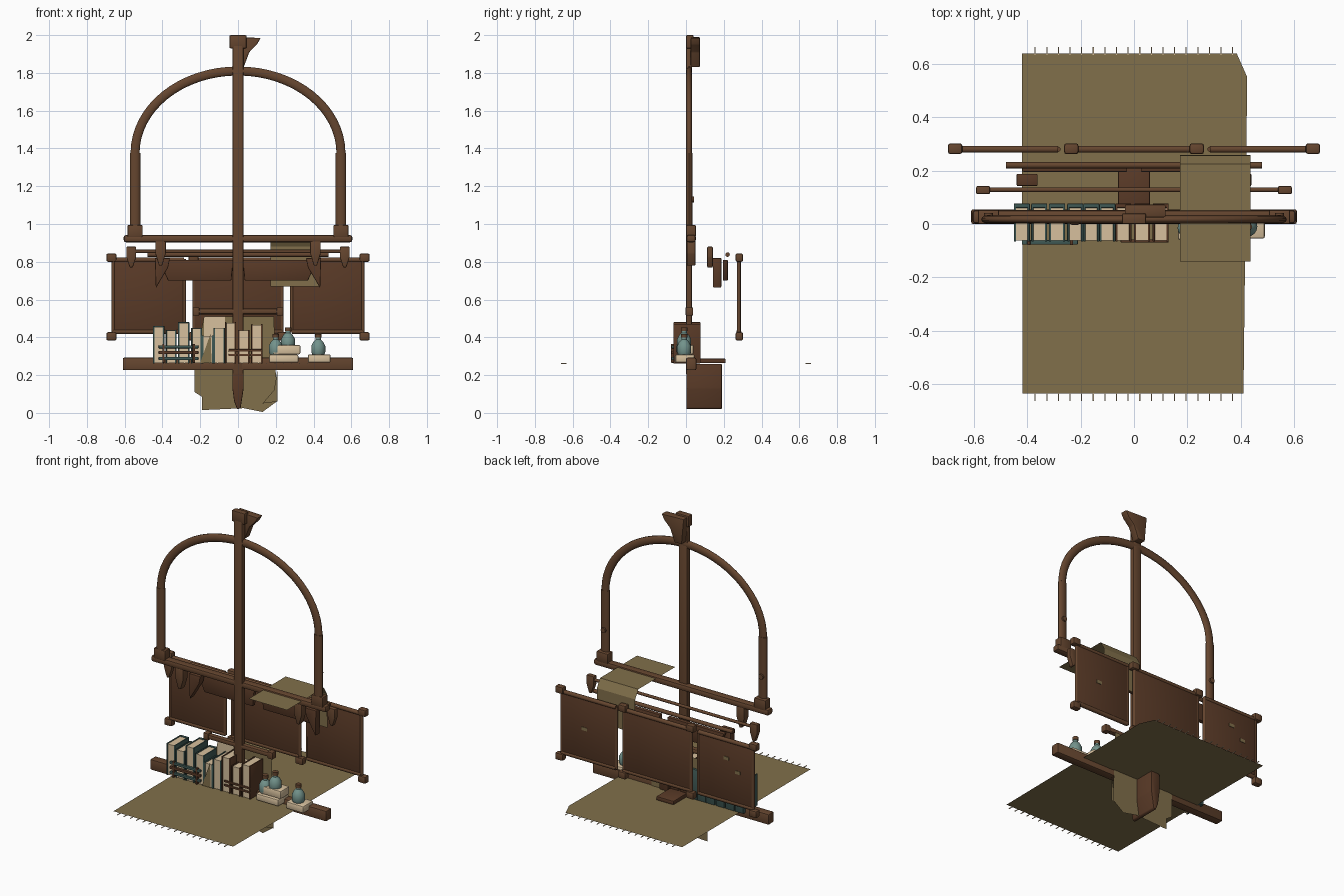
import bpy, bmesh, math
from mathutils import Vector

old = bpy.data.objects.get("Cube")
if old:
    bpy.data.objects.remove(old)


def material(name, r, g, b):
    m = bpy.data.materials.new(name)
    m.use_nodes = True
    m.diffuse_color = (r, g, b, 1)
    bsdf = next(n for n in m.node_tree.nodes if n.type == 'BSDF_PRINCIPLED')
    bsdf.inputs["Base Color"].default_value = (r, g, b, 1)
    return m


WOOD = material("brown wood", 0.13, 0.06, 0.028)
DARK = material("dark leather", 0.1, 0.042, 0.02)
CLOTH = material("olive cloth", 0.22, 0.16, 0.07)
CREAM = material("cream paper", 0.68, 0.53, 0.34)
TEAL = material("dark teal cover", 0.05, 0.1, 0.09)
GLASS = material("teal glass", 0.17, 0.29, 0.26)
made = []


def finish(name, bm, mat):
    bmesh.ops.recalc_face_normals(bm, faces=bm.faces)
    me = bpy.data.meshes.new(name)
    bm.to_mesh(me)
    bm.free()
    me.materials.append(mat)
    ob = bpy.data.objects.new(name, me)
    bpy.context.collection.objects.link(ob)
    made.append(ob)
    return ob


def soften(bm, width):
    if width:
        bmesh.ops.bevel(bm, geom=bm.edges[:], offset=width, segments=2,
                        profile=0.5, affect='EDGES', clamp_overlap=True)


def box(name, xs, ys, zs, mat=WOOD, bevel=0.006):
    bm = bmesh.new()
    bmesh.ops.create_cube(bm, size=1)
    for v in bm.verts:
        for i, (lo, hi) in enumerate((xs, ys, zs)):
            v.co[i] = (lo + hi) / 2 + v.co[i] * (hi - lo)
    soften(bm, bevel)
    return finish(name, bm, mat)


def prism(name, outline, y0, y1, mat=WOOD, bevel=0.005):
    """Front outline in x, z given a depth along y."""
    bm = bmesh.new()
    f = bm.faces.new([bm.verts.new((x, y0, z)) for x, z in outline])
    ext = bmesh.ops.extrude_face_region(bm, geom=[f])["geom"]
    for v in ext:
        if isinstance(v, bmesh.types.BMVert):
            v.co.y = y1
    bmesh.ops.recalc_face_normals(bm, faces=bm.faces)
    soften(bm, bevel)
    return finish(name, bm, mat)


def sheet(name, points, mat=CLOTH):
    bm = bmesh.new()
    bm.faces.new([bm.verts.new(p) for p in points])
    return finish(name, bm, mat)


def rod(name, a, b, r, mat=WOOD, sides=12):
    a, b = Vector(a), Vector(b)
    bm = bmesh.new()
    bmesh.ops.create_cone(bm, cap_ends=True, segments=sides, radius1=r, radius2=r,
                          depth=(b - a).length)
    ob = finish(name, bm, mat)
    ob.location = (a + b) / 2
    ob.rotation_euler = (b - a).to_track_quat('Z', 'Y').to_euler()
    return ob


def lathe(name, x, y, z, profile, mat):
    bm = bmesh.new()
    vs = [bm.verts.new((r, 0, h)) for r, h in profile]
    es = [bm.edges.new(p) for p in zip(vs, vs[1:])]
    bmesh.ops.spin(bm, geom=vs + es, axis=(0, 0, 1), cent=(0, 0, 0),
                   angle=math.tau, steps=16)
    bmesh.ops.remove_doubles(bm, verts=bm.verts, dist=0.0005)
    finish(name, bm, mat).location = (x, y, z)


# Central pole with hooked head and tapered keel
box("main_pole", (-0.03, 0.03), (0, 0.032), (0.2, 1.95), bevel=0.008)
box("pole_head", (-0.045, 0.045), (0, 0.04), (1.93, 2.0))
prism("head_hook", [(-0.035, 1.99), (0.12, 1.985), (0.1, 1.95), (0.06, 1.91),
                    (0.03, 1.83), (-0.02, 1.83)], 0.025, 0.073)
prism("keel", [(-0.03, 0.26), (0.03, 0.26), (0.03, 0.13), (0.014, 0.025),
               (-0.004, 0.018), (-0.02, 0.06), (-0.03, 0.13)], 0.002, 0.19, DARK)
box("keel_plate", (-0.06, 0.06), (0.03, 0.21), (0.263, 0.288), DARK)

# Arch, flattened front to back
cu = bpy.data.curves.new("arch", 'CURVE')
cu.dimensions = '3D'
cu.bevel_depth = 0.025
cu.bevel_resolution = 3
cu.use_fill_caps = True
sp = cu.splines.new('POLY')
N = 32
sp.points.add(N)
for i, p in enumerate(sp.points):
    t = math.pi * i / N
    p.co = (0.545 * math.cos(t), 0, 1.375 + 0.435 * math.sin(t), 1)
cu.materials.append(WOOD)
arch = bpy.data.objects.new("arch", cu)
arch.location.y = 0.017
arch.scale.y = 0.64
bpy.context.collection.objects.link(arch)

for side in (-1, 1):
    x = side * 0.545
    post = rod("arch_post", (x, 0.017, 0.97), (x, 0.017, 1.375), 0.028)
    post.scale.x = post.scale.y = 1
    for v in post.data.vertices:
        v.co.x *= 0.6 if abs(post.matrix_basis.to_3x3().col[0].y) > 0.5 else 1
        v.co.y *= 0.6 if abs(post.matrix_basis.to_3x3().col[1].y) > 0.5 else 1
    box("post_foot", (x - 0.04, x + 0.04), (0, 0.052), (0.93, 0.995))
    rod("post_stud", (x, 0.025, 1.13), (x, 0.042, 1.13), 0.016)

# Horizontal beams
box("upper_beam", (-0.605, 0.605), (0.002, 0.052), (0.903, 0.942), bevel=0.012)
box("shelf_beam", (-0.61, 0.61), (0, 0.055), (0.226, 0.292), bevel=0.008)
box("cross_bar", (-0.23, 0.23), (0, 0.035), (0.522, 0.552), bevel=0.01)
for side in (-1, 1):
    x = side * 0.222
    box("cross_bar_cap", (x - 0.018, x + 0.018), (-0.003, 0.038), (0.515, 0.559))


# Hanging wooden fangs, thin rods and plank behind the beam
def fang(x, y0, y1, top, bottom, half):
    mid = top - (top - bottom) * 0.5
    prism("hanging_fang", [(x - half, top), (x + half, top), (x + half, mid),
                           (x + half * 0.3, bottom), (x - half * 0.3, bottom),
                           (x - half, mid)], y0, y1)


for side in (-1, 1):
    fang(side * 0.41, 0.004, 0.05, 0.91, 0.78, 0.028)
    fang(side * 0.565, 0.112, 0.142, 0.88, 0.77, 0.026)
    prism("tag", [(side * 0.44, 0.82), (side * 0.36, 0.82), (side * 0.37, 0.77),
                  (side * 0.435, 0.66)], 0.142, 0.188, DARK)
    prism("plank", [(side * 0.025, 0.81), (side * 0.42, 0.81), (side * 0.37, 0.7),
                    (side * 0.035, 0.7)], 0.195, 0.222, DARK)
rod("front_hanging_rod", (-0.58, 0.128, 0.855), (0.58, 0.128, 0.855), 0.009)
rod("rear_hanging_rod", (-0.48, 0.22, 0.838), (0.48, 0.22, 0.838), 0.012)

# Three framed leather screens
for lo, hi in ((-0.66, -0.285), (-0.232, 0.232), (0.285, 0.66)):
    box("screen_panel", (lo, hi), (0.272, 0.288), (0.43, 0.81), DARK, 0.003)
    for z in (0.43, 0.81):
        rod("screen_rail", (lo, 0.28, z), (hi, 0.28, z), 0.013)
    for x in (lo, hi):
        rod("screen_stile", (x, 0.28, 0.425), (x, 0.28, 0.815), 0.01)
for x in (-0.67, -0.235, 0.235, 0.67):
    for z in (0.405, 0.822):
        box("screen_knob", (x - 0.027, x + 0.027), (0.262, 0.302),
            (z - 0.022, z + 0.022), WOOD, 0.009)
for x, z in ((-0.56, 0.63), (-0.48, 0.7), (0.5, 0.62)):
    box("screen_patch", (x - 0.018, x + 0.018), (0.287, 0.291),
        (z - 0.01, z + 0.01), CLOTH, 0)

# Large ground cloth with tassels
sheet("ground_cloth", [(-0.417, -0.635, 0.261), (0.41, -0.635, 0.261),
                       (0.424, 0.55, 0.261), (0.385, 0.638, 0.261),
                       (-0.42, 0.638, 0.261)])
for i in range(18):
    x = -0.37 + i * 0.0435
    for side in (-1, 1):
        box("tassel", (x - 0.002, x + 0.002), sorted((side * 0.633, side * 0.662)),
            (0.259, 0.263), CREAM, 0)

# Cloth draped over the upper beam
drape = ((-0.14, 0.932), (0.225, 0.932), (0.256, 0.88), (0.258, 0.67))
for (y0, z0), (y1, z1) in zip(drape, drape[1:]):
    sheet("beam_drape", [(0.172, y0, z0), (0.437, y0, z0),
                         (0.437, y1, z1), (0.172, y1, z1)])

# Cloth hanging behind the shelf, ragged at the bottom
Y = 0.06
sheet("hanging_cloth", [(x, Y, z) for x, z in (
    (-0.18, 0.51), (0.19, 0.51), (0.205, 0.06), (0.13, 0.005), (0.03, 0.025),
    (-0.19, 0.015), (-0.19, 0.085), (-0.23, 0.11), (-0.23, 0.25))])
sheet("cloth_fold", [(0.21, Y - 0.01, 0.23), (0.21, Y - 0.01, 0.06),
                     (0.13, Y - 0.01, 0.05), (0.19, Y - 0.01, 0.12)])
sheet("pale_scroll", [(x, Y - 0.005, z) for x, z in (
    (-0.18, 0.51), (-0.07, 0.51), (-0.07, 0.3), (-0.18, 0.3))], CREAM)

# Row of upright books: left edge and top height
books = ((-0.45, 0.46), (-0.385, 0.44), (-0.318, 0.48), (-0.25, 0.45), (-0.19, 0.41),
         (-0.13, 0.45), (-0.07, 0.48), (0, 0.44), (0.07, 0.47))
for i, (x, top) in enumerate(books):
    cover = TEAL if i < 6 else DARK
    box("book_pages", (x + 0.007, x + 0.052), (-0.062, 0.06), (0.265, top - 0.004), CREAM, 0)
    for cx in (x, x + 0.052):
        box("book_cover", (cx, cx + 0.008), (-0.066, 0.075), (0.262, top), cover, 0.002)
    box("book_spine", (x, x + 0.06), (0.06, 0.077), (0.262, top), cover, 0.004)
sheet("loose_page", [(-0.2, -0.069, 0.265), (-0.14, -0.069, 0.265), (-0.145, -0.069, 0.42)])

# Straps around the books
for z, mat in ((0.28, TEAL), (0.312, DARK), (0.342, TEAL)):
    box("left_strap", (-0.42, -0.21), (-0.077, -0.06), (z, z + 0.016), mat, 0.003)
for x in (-0.4, -0.24):
    box("strap_tie", (x, x + 0.012), (-0.079, -0.06), (0.265, 0.365), DARK, 0.002)
for z in (0.3, 0.325):
    box("right_strap", (-0.05, 0.13), (-0.07, -0.058), (z, z + 0.012), DARK, 0.003)

# Cream blocks with corked bottles
box("lower_block", (0.165, 0.32), (-0.06, 0.045), (0.266, 0.308), CREAM, 0.008)
box("upper_block", (0.185, 0.33), (-0.05, 0.04), (0.31, 0.36), CREAM, 0.008)
box("end_block", (0.37, 0.49), (-0.055, 0.045), (0.266, 0.31), CREAM, 0.008)
body = [(0, 0), (0.032, 0), (0.037, 0.012), (0.037, 0.045), (0.026, 0.066),
        (0.014, 0.078), (0.014, 0.09), (0, 0.09)]
cork = [(0, 0.088), (0.017, 0.088), (0.017, 0.108), (0, 0.108)]
for x, y, z in ((0.2, -0.015, 0.31), (0.265, -0.01, 0.345), (0.425, -0.01, 0.31)):
    lathe("bottle", x, y, z, body, GLASS)
    lathe("bottle_cork", x, y, z, cork, WOOD)

# Smooth rounded surfaces, keep hard edges
bpy.ops.object.select_all(action='DESELECT')
for ob in made:
    ob.select_set(True)
bpy.context.view_layer.objects.active = made[0]
bpy.ops.object.shade_smooth_by_angle(angle=math.radians(35))
